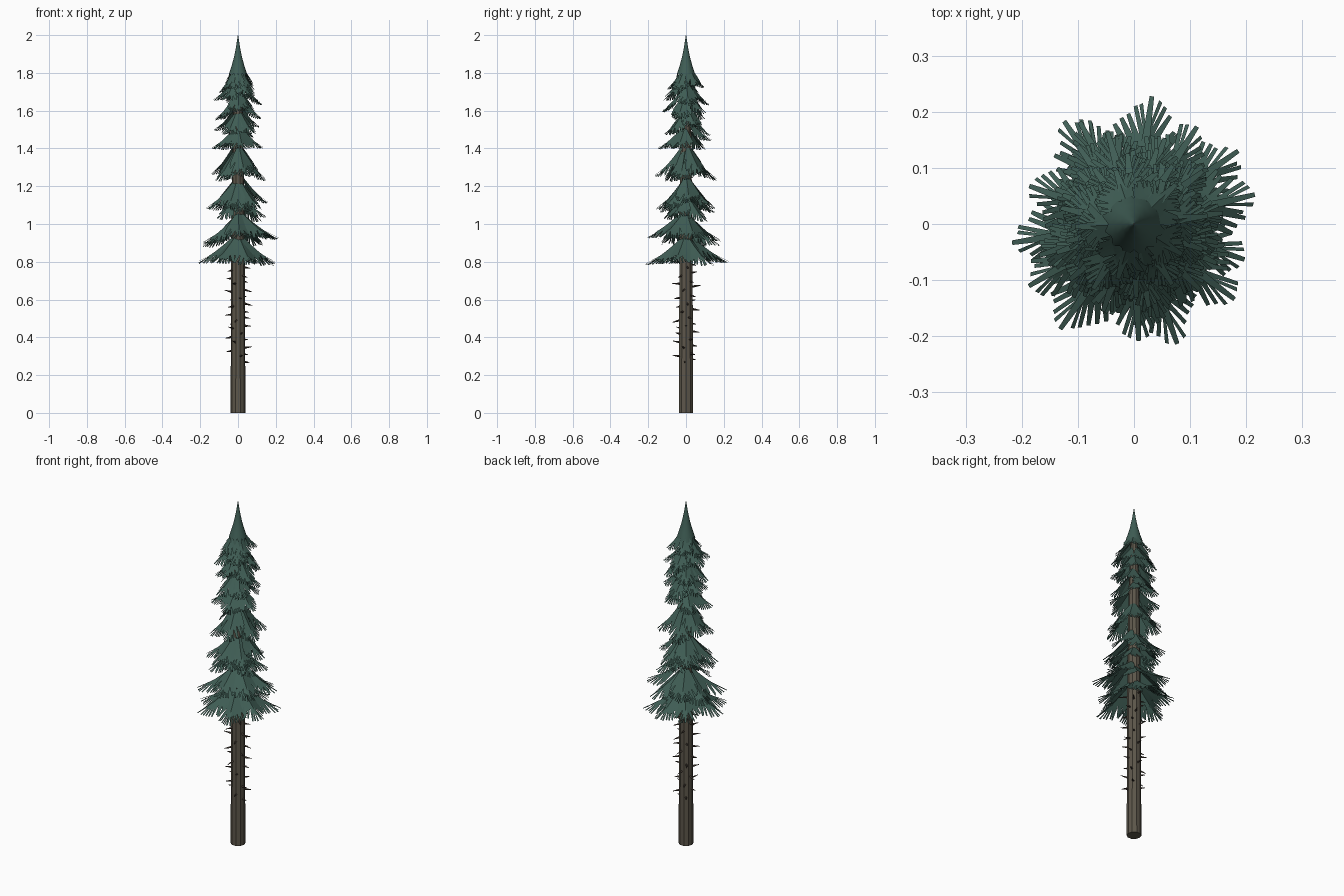
import bpy, bmesh, math, random
from mathutils import Vector, Matrix

if "Cube" in bpy.data.objects:
    bpy.data.objects.remove(bpy.data.objects["Cube"])

random.seed(4)


def material(name, rgb):
    m = bpy.data.materials.new(name)
    m.diffuse_color = (*rgb, 1)
    m.use_nodes = True
    m.node_tree.nodes["Principled BSDF"].inputs["Base Color"].default_value = m.diffuse_color
    return m


BARK = material("bark", (0.11, 0.095, 0.07))
DEAD = material("dead_wood", (0.06, 0.045, 0.035))
NEEDLE = material("needles", (0.05, 0.11, 0.09))


def finish(bm, name, mat, smooth=False):
    me = bpy.data.meshes.new(name)
    bm.to_mesh(me)
    bm.free()
    ob = bpy.data.objects.new(name, me)
    bpy.context.collection.objects.link(ob)
    me.materials.append(mat)
    for p in me.polygons:
        p.use_smooth = smooth
    return ob


def lathe(bm, profile, n):
    """Rings of (radius, z) joined by quads; returns the rings."""
    rings = [[bm.verts.new((r * math.cos(2 * math.pi * k / n),
                            r * math.sin(2 * math.pi * k / n), z)) for k in range(n)]
             for r, z in profile]
    for a, b in zip(rings, rings[1:]):
        for k in range(n):
            j = (k + 1) % n
            bm.faces.new((a[k], a[j], b[j], b[k]))
    return rings


# Trunk
bm = bmesh.new()
rings = lathe(bm, [(0.039, 0), (0.037, 0.8), (0.029, 1.5), (0.014, 1.9)], 10)
bm.faces.new(rings[0][::-1])
bm.faces.new(rings[-1])
finish(bm, "trunk", BARK)

# Dead twig stubs spiralling up the bare trunk
bm = bmesh.new()
count = 42
for i in range(count):
    z = 0.27 + 0.62 * i / count
    ang = i * 2.4 + random.uniform(-0.3, 0.3)
    length = random.uniform(0.03, 0.05)
    d = Vector((math.cos(ang), math.sin(ang), random.uniform(-0.3, 0.25))).normalized()
    centre = Vector((math.cos(ang) * 0.03, math.sin(ang) * 0.03, z)) + d * length / 2
    rot = d.to_track_quat('Z', 'Y').to_matrix().to_4x4()
    bmesh.ops.create_cone(bm, cap_ends=True, segments=4, radius1=0.007, radius2=0.0015,
                          depth=length, matrix=Matrix.Translation(centre) @ rot)
finish(bm, "dead_twigs", DEAD)


# Drooping frond: a spine with long overlapping needle fingers on both sides
def frond(bm, ang, z0, z1, reach, half_width, n=10):
    er = Vector((math.cos(ang), math.sin(ang), 0))
    et = Vector((-math.sin(ang), math.cos(ang), 0))

    def point(s, lat):
        r = 0.014 + (reach - 0.014) * s
        z = z0 + (z1 - z0) * (1 - (1 - min(s, 1.0)) ** 1.3)
        return er * (r - abs(lat) * 0.1) + et * lat + Vector((0, 0, z - abs(lat) * 0.5))

    for side in (-1, 1):
        for i in range(n):
            s = 0.64 * i / n
            e = min(1.0, s + 0.42 + random.uniform(-0.04, 0.05))
            w = half_width * (0.6 + 0.4 * math.sin(math.pi * min(1, s * 1.35 + 0.22)))
            w *= 1 - 0.85 * (i / n) ** 1.6
            a = point(s, 0)
            b = point(s + 0.17, 0)
            tip1 = point(e, side * w)
            tip0 = point(e - 0.015, side * (w + 0.006))
            mid = point(s + (e - s) * 0.45, side * w * 0.58)
            mid2 = point(s + (e - s) * 0.62, side * w * 0.45)
            vs = [bm.verts.new(p) for p in (a, b, mid2, tip1, tip0, mid)]
            for f in ((0, 1, 2, 5), (5, 2, 3, 4)):
                q = [vs[k] for k in f]
                bm.faces.new(q if side > 0 else q[::-1])
    # leading finger at the tip
    vs = [bm.verts.new(point(s, l)) for s, l in
          ((0.55, -0.008), (0.55, 0.008), (1.02, 0.004), (1.02, -0.004))]
    bm.faces.new(vs[::-1])


# Foliage tiers: (top z, tip z, reach, frond count)
TIERS = [(0.945, 0.80, 0.225, 7), (1.05, 0.91, 0.215, 7), (1.18, 1.05, 0.155, 6),
         (1.26, 1.11, 0.17, 6), (1.42, 1.25, 0.165, 6), (1.53, 1.42, 0.15, 5),
         (1.61, 1.49, 0.135, 5), (1.70, 1.57, 0.125, 5), (1.78, 1.66, 0.13, 5),
         (1.84, 1.72, 0.10, 5)]
for t, (z0, z1, reach, k) in enumerate(TIERS):
    bm = bmesh.new()
    for i in range(k):
        ang = 2 * math.pi * (i + random.uniform(-0.15, 0.15)) / k + t * 0.55 - 0.4
        dz = random.uniform(-0.025, 0.025)
        frond(bm, ang, z0 + dz, z1 + dz * 1.2, reach * random.uniform(0.9, 1.04),
              0.028 + reach * 0.24)
    finish(bm, f"foliage_tier_{t + 1}", NEEDLE)

# Pointed crown with a ragged hem
bm = bmesh.new()
n = 12
rings = lathe(bm, [(0.001, 2.0), (0.010, 1.94), (0.022, 1.88), (0.036, 1.83),
                   (0.046, 1.80)], n)
for k in range(n):
    a, b = rings[-1][k], rings[-1][(k + 1) % n]
    out = (a.co + b.co) / 2
    drop = random.uniform(0.03, 0.08)
    tip = bm.verts.new((out.x * (1 + drop * 6), out.y * (1 + drop * 6), 1.80 - drop))
    bm.faces.new((a, b, tip))
bmesh.ops.recalc_face_normals(bm, faces=bm.faces)
finish(bm, "crown", NEEDLE, True)
